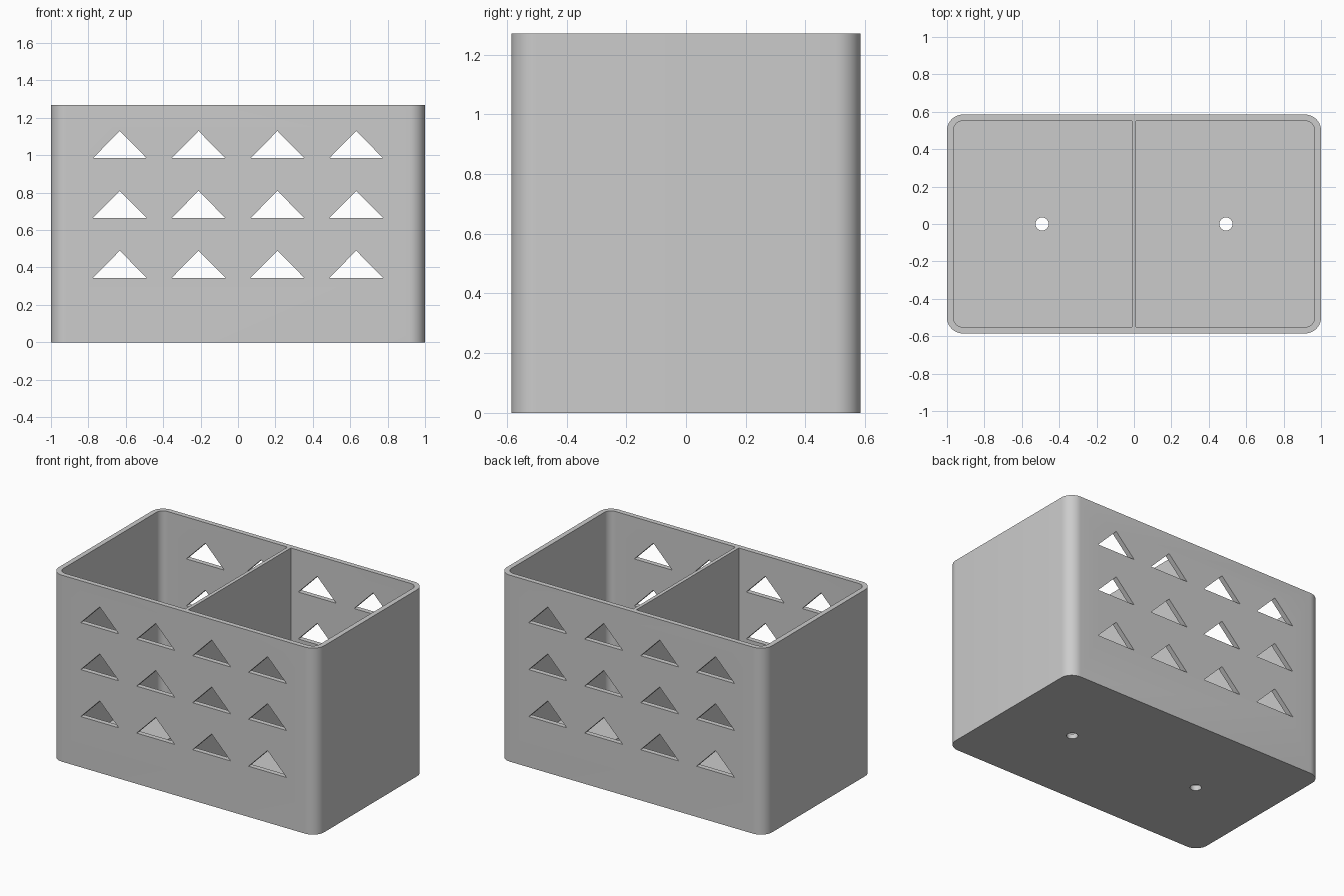
import bpy, bmesh, math
from mathutils import Vector

if "Cube" in bpy.data.objects:
    bpy.data.objects.remove(bpy.data.objects["Cube"], do_unlink=True)

WIDTH, DEPTH, HEIGHT = 1.0, 0.585, 1.27      # half width, half depth, full height
WALL, FLOOR, DIVIDER = 0.034, 0.034, 0.012   # divider is a half thickness


def rounded_rect(x0, x1, y0, y1, radius_left, radius_right, steps=10):
    """Outline of a rectangle with separate radii for its two ends."""
    corners = [(x1, y1, -1, -1, radius_right), (x0, y1, 1, -1, radius_left),
               (x0, y0, 1, 1, radius_left), (x1, y0, -1, 1, radius_right)]
    points = []
    for i, (x, y, sx, sy, r) in enumerate(corners):
        if r == 0:
            points.append((x, y))
            continue
        for k in range(steps + 1):
            a = math.pi / 2 * (i + k / steps)
            points.append((x + sx * r + r * math.cos(a), y + sy * r + r * math.sin(a)))
    return points


def prism(bm, points, sweep):
    """Closed prism from a 3D outline swept along a vector."""
    base = bm.faces.new([bm.verts.new(p) for p in points])
    top = bmesh.ops.extrude_face_region(bm, geom=[base], use_keep_orig=True)["geom"]
    moved = [v for v in top if isinstance(v, bmesh.types.BMVert)]
    bmesh.ops.translate(bm, verts=moved, vec=Vector(sweep))


def finish(bm, name):
    bmesh.ops.recalc_face_normals(bm, faces=bm.faces)
    mesh = bpy.data.meshes.new(name)
    bm.to_mesh(mesh)
    bm.free()
    obj = bpy.data.objects.new(name, mesh)
    bpy.context.collection.objects.link(obj)
    return obj


def cut(target, cutter):
    mod = target.modifiers.new("cut", 'BOOLEAN')
    mod.operation, mod.solver, mod.object = 'DIFFERENCE', 'EXACT', cutter
    bpy.context.view_layer.objects.active = target
    bpy.ops.object.modifier_apply(modifier=mod.name)
    bpy.data.objects.remove(cutter, do_unlink=True)


# Outer block
bm = bmesh.new()
outline = rounded_rect(-WIDTH, WIDTH, -DEPTH, DEPTH, 0.085, 0.085)
prism(bm, [(x, y, 0) for x, y in outline], (0, 0, HEIGHT))
holder = finish(bm, "divided_holder")

# Two compartments, square against the divider
bm = bmesh.new()
pocket = rounded_rect(DIVIDER, WIDTH - WALL, WALL - DEPTH, DEPTH - WALL, 0, 0.051)
for side in (-1, 1):
    prism(bm, [(side * x, y, FLOOR) for x, y in pocket], (0, 0, HEIGHT))
cut(holder, finish(bm, "compartment_cutter"))

# Triangular openings through front and back, and a drain hole per compartment
bm = bmesh.new()
for x in (-0.632, -0.211, 0.211, 0.632):
    for z in (0.345, 0.665, 0.985):
        triangle = [(x - 0.143, -1, z), (x + 0.143, -1, z), (x, -1, z + 0.145)]
        prism(bm, triangle, (0, 2, 0))
for x in (-0.492, 0.492):
    ring = [math.tau * k / 32 for k in range(32)]
    circle = [(x + 0.035 * math.cos(a), 0.035 * math.sin(a), -0.1) for a in ring]
    prism(bm, circle, (0, 0, 0.2))
cut(holder, finish(bm, "opening_cutter"))

# Plain grey finish
grey = bpy.data.materials.new("light_grey")
grey.use_nodes = True
colour = (0.6, 0.6, 0.6, 1)
grey.diffuse_color = colour
grey.node_tree.nodes["Principled BSDF"].inputs["Base Color"].default_value = colour
holder.data.materials.clear()
holder.data.materials.append(grey)

bpy.ops.object.select_all(action='DESELECT')
holder.select_set(True)
bpy.context.view_layer.objects.active = holder
bpy.ops.object.shade_smooth_by_angle(angle=math.radians(30))
